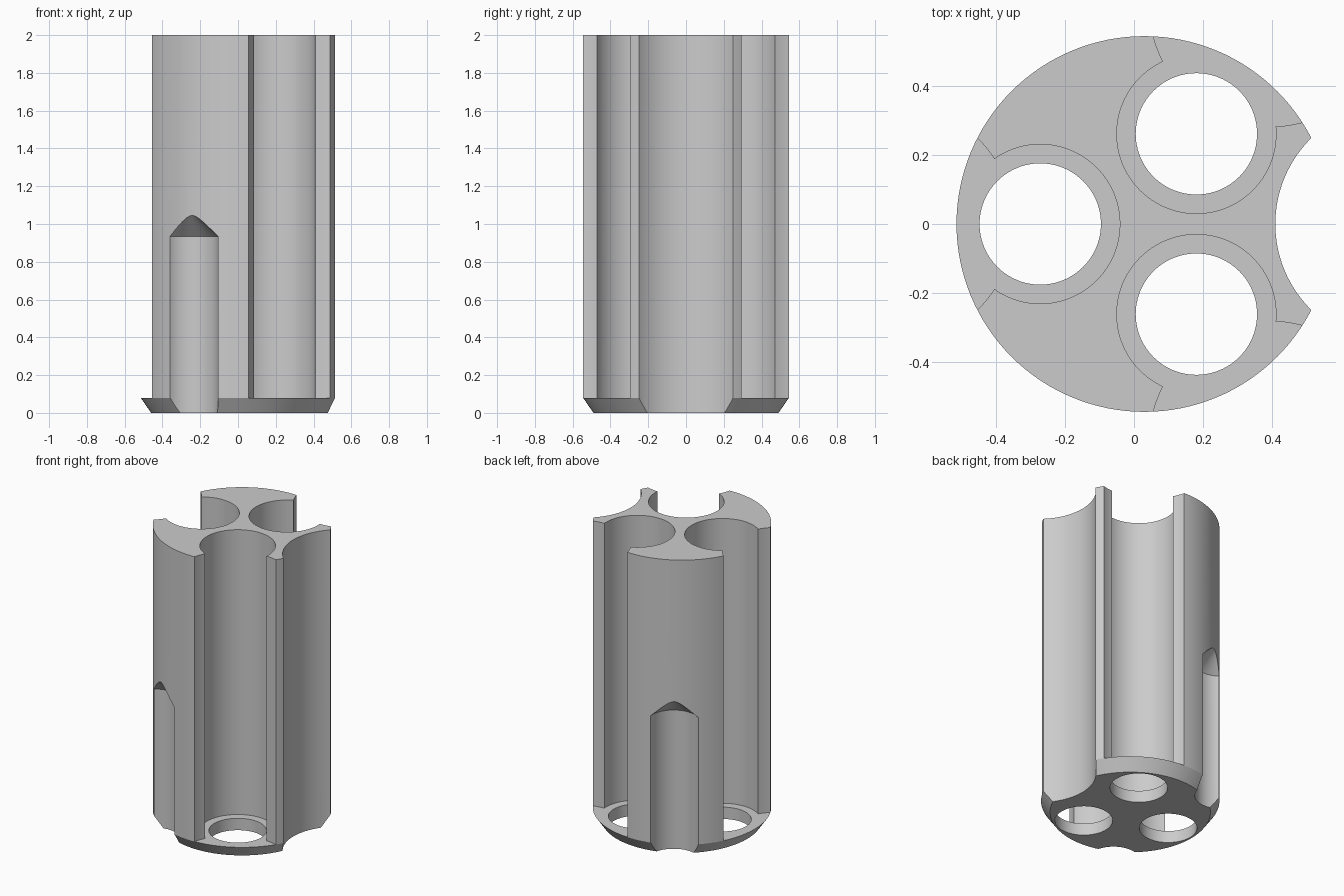
import bpy
import bmesh
from math import cos, sin, pi, radians
from mathutils import Vector

if "Cube" in bpy.data.objects:
    bpy.data.objects.remove(bpy.data.objects["Cube"])

AXIS_X = 0.03      # rotation axis of the drum
RADIUS = 0.545
HEIGHT = 2.0
FLOOR = 0.08       # top of the base plate


def lathe(name, profile, centre, sides=96):
    """Closed solid turned from (radius, z) points; radius 0 gives a tip."""
    bm = bmesh.new()
    rings = []
    for r, z in profile:
        count = sides if r > 0 else 1
        rings.append([bm.verts.new((centre.x + r * cos(2 * pi * i / sides),
                                    centre.y + r * sin(2 * pi * i / sides), z))
                      for i in range(count)])
    for low, high in zip(rings, rings[1:]):
        for i in range(sides):
            j = (i + 1) % sides
            if len(high) == 1:
                bm.faces.new((low[i], low[j], high[0]))
            else:
                bm.faces.new((low[i], low[j], high[j], high[i]))
    bm.faces.new(rings[0][::-1])
    if len(rings[-1]) > 1:
        bm.faces.new(rings[-1])
    bmesh.ops.recalc_face_normals(bm, faces=bm.faces)
    mesh = bpy.data.meshes.new(name)
    bm.to_mesh(mesh)
    bm.free()
    obj = bpy.data.objects.new(name, mesh)
    bpy.context.collection.objects.link(obj)
    return obj


def around(angle, distance):
    a = radians(angle)
    return Vector((AXIS_X + distance * cos(a), distance * sin(a)))


def cut(body, cutter):
    """Subtract the cutter from the body, then discard it."""
    cutter.hide_render = True
    bpy.context.view_layer.objects.active = body
    mod = body.modifiers.new("cut", 'BOOLEAN')
    mod.operation = 'DIFFERENCE'
    mod.solver = 'EXACT'
    mod.object = cutter
    bpy.ops.object.modifier_apply(modifier=mod.name)
    bpy.data.objects.remove(cutter)


# Drum with a chamfered base
drum = lathe("drum", [(0.49, 0), (RADIUS, FLOOR), (RADIUS, HEIGHT)],
             around(0, 0), sides=128)

# Three open chambers, each with a hole through the base plate
for angle in (60, 180, 300):
    seat = around(angle, 0.302)
    cut(drum, lathe("chamber", [(0.231, FLOOR), (0.231, HEIGHT + 0.1)], seat))
    cut(drum, lathe("side_opening", [(0.35, FLOOR), (0.35, HEIGHT + 0.1)],
                    around(angle, 0.73), sides=128))
    cut(drum, lathe("base_hole", [(0.176, -0.1), (0.176, FLOOR + 0.1)], seat))

# Full-height scallop on one side
cut(drum, lathe("scallop", [(0.35, -0.1), (0.35, HEIGHT + 0.1)],
                around(0, 0.73), sides=128))

# Two drilled flutes with conical ends
for angle in (120, 240):
    cut(drum, lathe("flute", [(0.16, -0.1), (0.16, 0.935), (0, 1.088)],
                    around(angle, 0.59)))

# Single grey finish
grey = bpy.data.materials.new("plain_grey")
grey.use_nodes = True
colour = (0.6, 0.6, 0.6, 1)
grey.diffuse_color = colour
grey.node_tree.nodes["Principled BSDF"].inputs["Base Color"].default_value = colour
drum.data.materials.clear()
drum.data.materials.append(grey)
for face in drum.data.polygons:
    face.material_index = 0

# Smooth curved walls, crisp edges
bpy.ops.object.select_all(action='DESELECT')
drum.select_set(True)
bpy.context.view_layer.objects.active = drum
bpy.ops.object.shade_smooth_by_angle(angle=radians(25))
